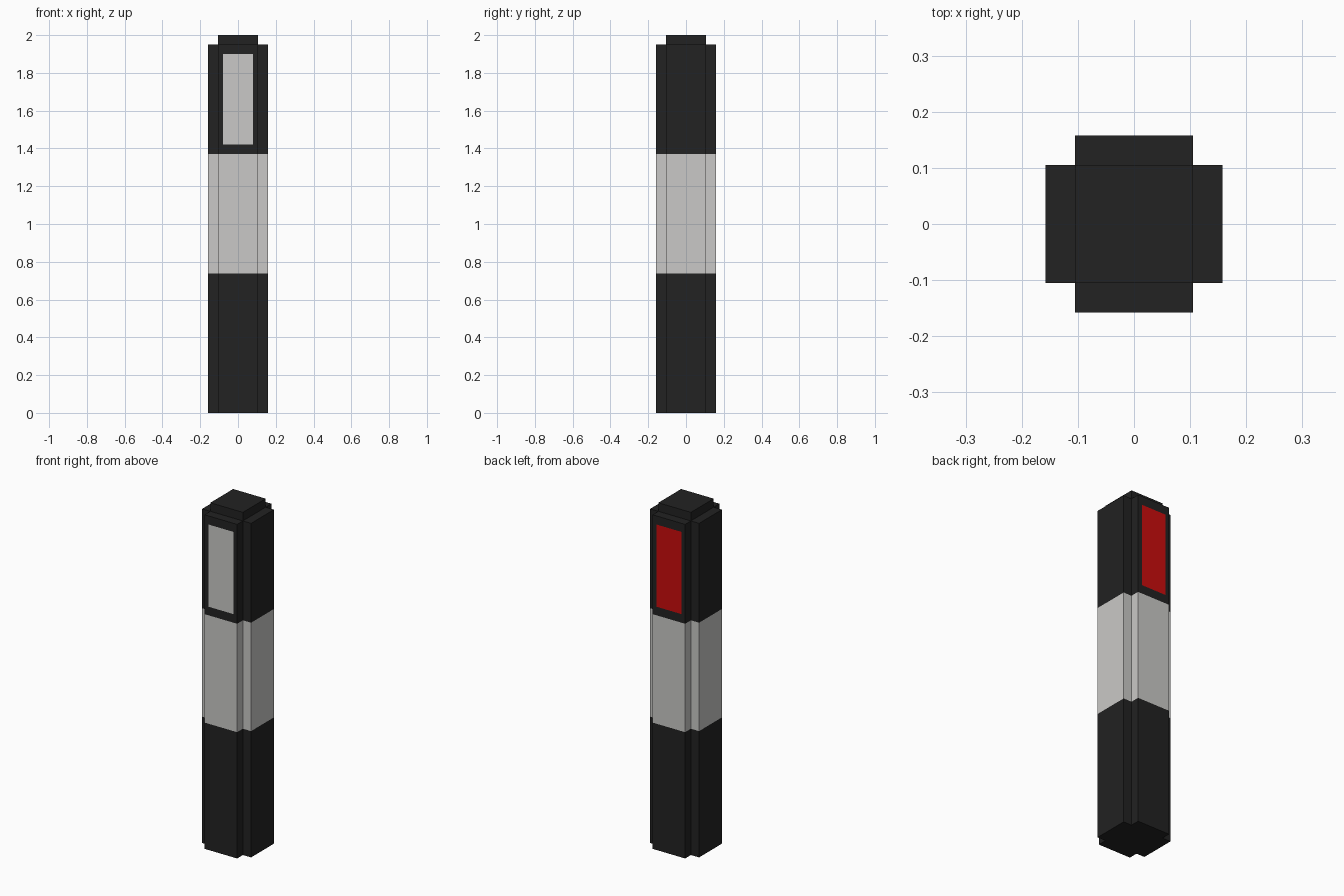
import bpy, bmesh

if "Cube" in bpy.data.objects:
    bpy.data.objects.remove(bpy.data.objects["Cube"])

CORE, ARM = 0.105, 0.158          # half sizes of core square and of the cross
LEVELS = [0.0, 0.737, 1.37, 1.95]  # band heights
CAP_TOP = 2.0


def material(name, color):
    m = bpy.data.materials.new(name)
    m.diffuse_color = (*color, 1)
    m.use_nodes = True
    m.node_tree.nodes["Principled BSDF"].inputs["Base Color"].default_value = m.diffuse_color
    return m


BLACK = material("black", (0.016, 0.016, 0.016))
WHITE = material("off_white", (0.59, 0.584, 0.572))
RED = material("red", (0.59, 0.004, 0.004))


def finish(name, bm, mats):
    bmesh.ops.recalc_face_normals(bm, faces=bm.faces)
    me = bpy.data.meshes.new(name)
    bm.to_mesh(me)
    bm.free()
    for m in mats:
        me.materials.append(m)
    ob = bpy.data.objects.new(name, me)
    bpy.context.collection.objects.link(ob)
    return ob


# Post: cross-shaped profile stacked through the band heights
profile = []
for sx, sy in ((1, 1), (-1, 1), (-1, -1), (1, -1)):
    corner = [(sx * ARM, sy * CORE), (sx * CORE, sy * CORE), (sx * CORE, sy * ARM)]
    profile += corner if sx * sy > 0 else corner[::-1]

bm = bmesh.new()
rings = [[bm.verts.new((x, y, z)) for x, y in profile] for z in LEVELS]
n = len(profile)
for band, (low, high) in enumerate(zip(rings, rings[1:])):
    for i in range(n):
        j = (i + 1) % n
        f = bm.faces.new((low[i], low[j], high[j], high[i]))
        f.material_index = 1 if band == 1 else 0
bm.faces.new(rings[0])
bm.faces.new(rings[-1])
bm.normal_update()

# Marker panels: inset the upper front (white) and back (red) faces
for side, mat in ((-1, 1), (1, 2)):
    face = next(f for f in bm.faces
                if f.calc_center_median().z > 1.4 and len(f.verts) == 4
                and abs(f.calc_center_median().y - side * ARM) < 1e-4)
    bmesh.ops.inset_individual(bm, faces=[face], thickness=0.02)
    mid = face.calc_center_median()
    for v in face.verts:
        v.co.x = 0.08 if v.co.x > 0 else -0.08
        v.co.z = 1.90 if v.co.z > mid.z else 1.42
    face.material_index = mat
finish("post", bm, [BLACK, WHITE, RED])

# Cap: raised square top of the core
bm = bmesh.new()
bmesh.ops.create_cube(bm, size=1)
for v in bm.verts:
    v.co.x *= 2 * CORE
    v.co.y *= 2 * CORE
    v.co.z = CAP_TOP if v.co.z > 0 else LEVELS[-1]
finish("top_cap", bm, [BLACK])
